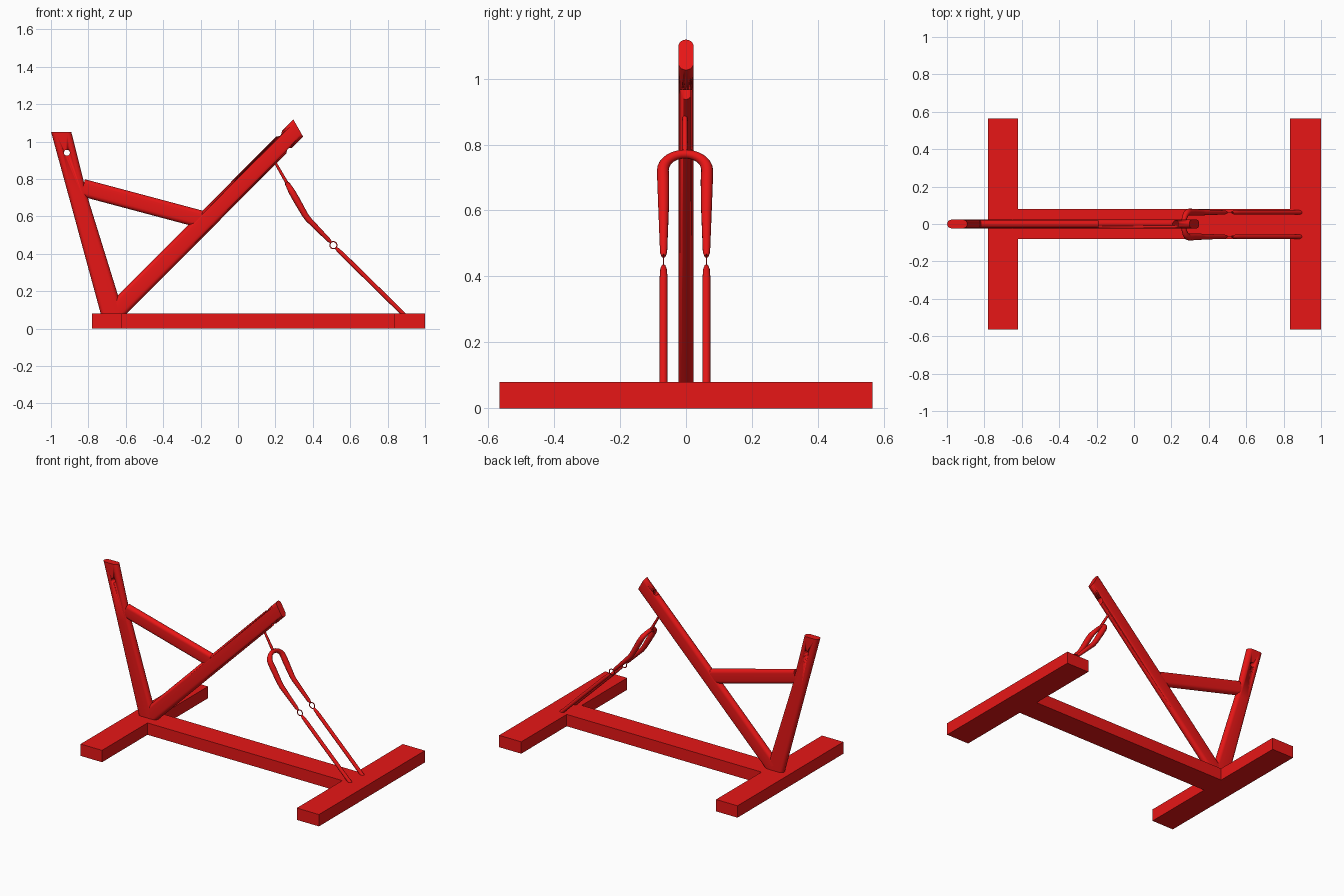
import bpy, bmesh
from math import sin, cos, pi
from mathutils import Vector

if "Cube" in bpy.data.objects:
    bpy.data.objects.remove(bpy.data.objects["Cube"])

red = bpy.data.materials.new("red_paint")
red.diffuse_color = (0.8, 0.008, 0.008, 1)
red.use_nodes = True
red.node_tree.nodes["Principled BSDF"].inputs["Base Color"].default_value = red.diffuse_color


def finish(bm, name, smooth=True):
    bmesh.ops.recalc_face_normals(bm, faces=bm.faces[:])
    me = bpy.data.meshes.new(name)
    bm.to_mesh(me)
    bm.free()
    ob = bpy.data.objects.new(name, me)
    bpy.context.collection.objects.link(ob)
    me.materials.append(red)
    if smooth:
        bpy.ops.object.select_all(action='DESELECT')
        ob.select_set(True)
        bpy.context.view_layer.objects.active = ob
        bpy.ops.object.shade_smooth_by_angle(angle=0.6)
    return ob


def loft(name, rings):
    bm = bmesh.new()
    rows = [[bm.verts.new(p) for p in ring] for ring in rings]
    n = len(rows[0])
    for a, b in zip(rows, rows[1:]):
        for i in range(n):
            bm.faces.new((a[i], a[(i + 1) % n], b[(i + 1) % n], b[i]))
    bm.faces.new(rows[0])
    bm.faces.new(rows[-1])
    return finish(bm, name)


def flat_tube(name, sections, r=0.023, seg=10):
    """Loft pill-shaped sections given as (x, z, half-width x, half-width z)."""
    rings = []
    for x, z, hx, hz in sections:
        h = Vector((hx, 0, hz))
        u, ring = h.normalized(), []
        for side in (0, 1):
            for i in range(seg + 1):
                a = -pi / 2 + side * pi + pi * i / seg
                off = (h.length - r) * (1 - 2 * side) + r * cos(a)
                ring.append(Vector((x, 0, z)) + u * off + Vector((0, r * sin(a), 0)))
        rings.append(ring)
    return loft(name, rings)


def round_tube(name, pts, radii, seg=14):
    """Sweep a circle of varying radius along a path."""
    pts = [Vector(p) for p in pts]
    rings, ref = [], None
    for i, p in enumerate(pts):
        t = (pts[min(i + 1, len(pts) - 1)] - pts[max(i - 1, 0)]).normalized()
        ref = t.orthogonal() if ref is None else ref
        u = (ref - t * ref.dot(t)).normalized()
        v, ref = t.cross(u), u
        rings.append([p + (u * cos(2 * pi * k / seg) + v * sin(2 * pi * k / seg)) * radii[i]
                      for k in range(seg)])
    return loft(name, rings)


def drill(target, a, b, r):
    cut = round_tube("cutter", [a, b], [r, r], 24)
    m = target.modifiers.new("hole", 'BOOLEAN')
    m.operation, m.solver, m.object = 'DIFFERENCE', 'EXACT', cut
    bpy.context.view_layer.objects.active = target
    bpy.ops.object.modifier_apply(modifier=m.name)
    bpy.data.objects.remove(cut)


# H-shaped base
half = [(-0.78, -0.565), (-0.62, -0.565), (-0.62, -0.08),
        (0.835, -0.08), (0.835, -0.565), (1.0, -0.565)]
bm = bmesh.new()
outline = half + [(x, -y) for x, y in reversed(half)]
face = bm.faces.new([bm.verts.new((x, y, 0)) for x, y in outline])
up = bmesh.ops.extrude_face_region(bm, geom=[face])["geom"]
bmesh.ops.translate(bm, vec=(0, 0, 0.08), verts=[v for v in up if isinstance(v, bmesh.types.BMVert)])
finish(bm, "base", smooth=False)

# rear upright with pin hole
upright = flat_tube("rear_upright", [(-0.664, 0.05, 0.062, 0), (-0.849, 0.685, 0.05, 0),
                                     (-0.945, 1.05, 0.054, 0)])
drill(upright, (-0.915, -0.1, 0.94), (-0.915, 0.1, 0.94), 0.016)

# long diagonal beam with steering hole
beam = flat_tube("diagonal_beam", [(-0.65, 0.097, -0.036, 0.036), (0.322, 1.072, -0.026, 0.046)])
drill(beam, (0.172, 0, 1.127), (0.322, 0, 0.866), 0.02)

# cross brace
flat_tube("cross_brace", [(-0.83, 0.753, 0.012, 0.045), (-0.20, 0.585, 0.012, 0.045)], r=0.022)

# fork: stem, arched crown with tapered blades, drop-out rings, lower struts
CY = -0.003


def axis_x(z):
    return 0.257 + (0.786 - z) * 0.57


round_tube("fork_stem", [(axis_x(z), CY, z) for z in (0.885, 0.77)], [0.007, 0.009])

leg = [(0.066, 0.69, 0.0185), (0.065, 0.61, 0.0165)]      # y, z, radius
foot = [(0.375, 0.585, 0.0155), (0.485, 0.473, 0.011), (0.497, 0.461, 0.006)]  # x, z, radius
blade = [((axis_x(z), y, z), r) for y, z, r in leg] + [((x, 0.065, z), r) for x, z, r in foot]
arch = []
for i in range(17):
    a = pi * i / 16
    z = 0.722 + 0.049 * sin(a)
    arch.append(((axis_x(z), 0.067 * cos(a), z), 0.0135 + 0.0045 * abs(cos(a)) ** 3))
path = blade[::-1] + arch + [((p[0], -p[1], p[2]), r) for p, r in blade]
round_tube("fork", [(x, y + CY, z) for (x, y, z), _ in path], [r for _, r in path])

for s, side in ((-1, "front"), (1, "back")):
    y = s * 0.065 + CY
    # thin axle ring
    ring = round_tube(side + "_axle_ring", [(0.51, y - 0.001, 0.446), (0.51, y + 0.001, 0.446)],
                      [0.022, 0.022], 24)
    drill(ring, (0.51, y - 0.05, 0.446), (0.51, y + 0.05, 0.446), 0.016)
    # strut down to the base
    round_tube(side + "_strut", [(0.523, y, 0.432), (0.533, y, 0.422), (0.56, y, 0.396), (0.897, y, 0.065)],
               [0.006, 0.01, 0.012, 0.012])
